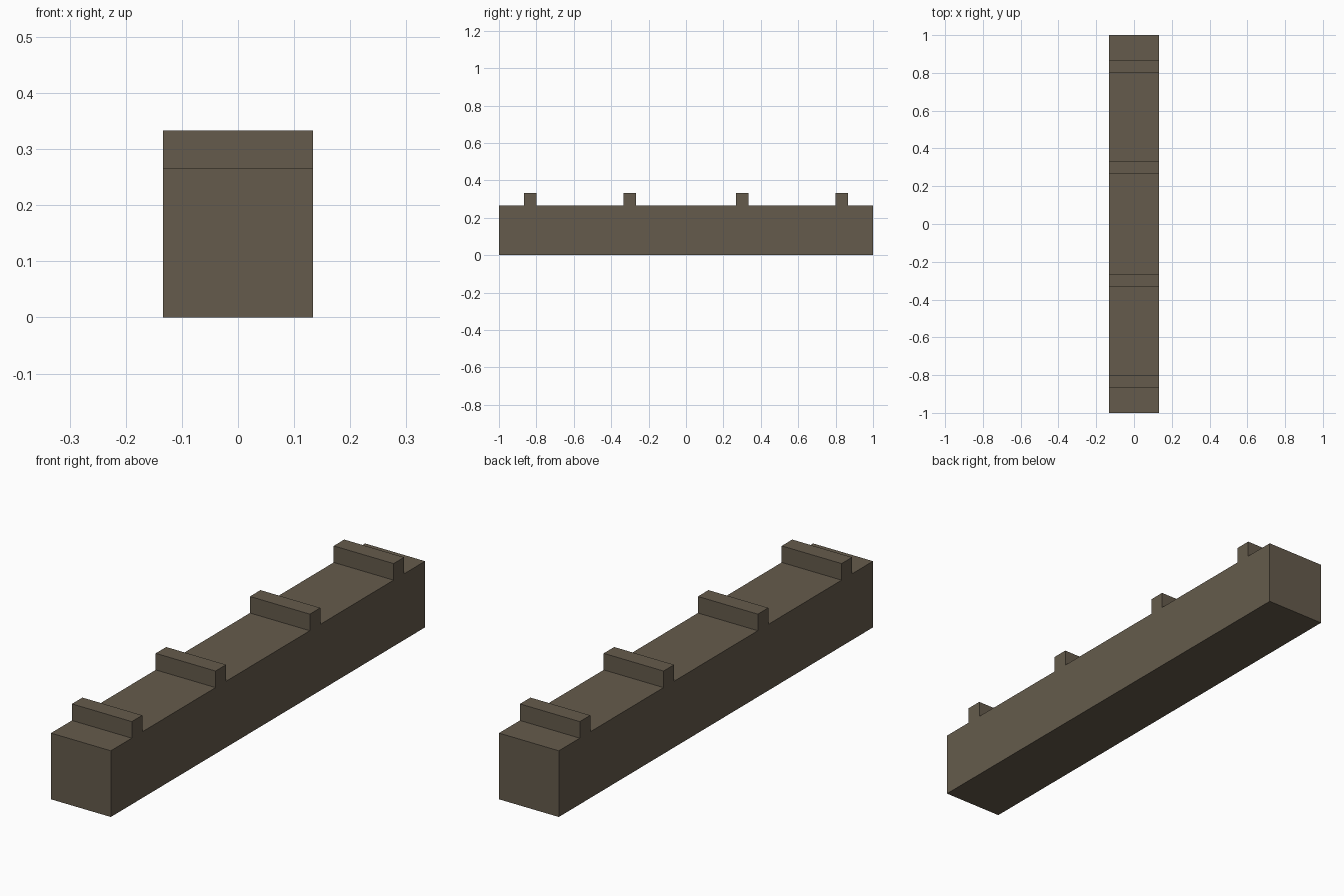
import bpy

cube = bpy.data.objects.get("Cube")
if cube:
    bpy.data.objects.remove(cube, do_unlink=True)

WIDTH = 0.2667
BODY_HEIGHT = 0.2667
RIDGE = 0.0667

# Single dull brown colour
brown = bpy.data.materials.new("dull_brown")
brown.use_nodes = True
colour = (0.13, 0.105, 0.072, 1)
brown.diffuse_color = colour
brown.node_tree.nodes["Principled BSDF"].inputs["Base Color"].default_value = colour


def box(name, size, y, bottom):
    """Add a flat-shaded box resting on the given height."""
    bpy.ops.mesh.primitive_cube_add(size=1, location=(0, y, bottom + size[2] / 2))
    obj = bpy.context.object
    obj.name = name
    obj.scale = size
    bpy.ops.object.transform_apply(location=False, rotation=False, scale=True)
    obj.data.materials.append(brown)
    return obj


# Long beam
box("beam", (WIDTH, 2, BODY_HEIGHT), 0, 0)

# Cross ridges, flush with the beam's sides
for i, y in enumerate((-0.8333, -0.3, 0.3, 0.8333), start=1):
    box(f"cross_ridge_{i}", (WIDTH, RIDGE, RIDGE), y, BODY_HEIGHT)
